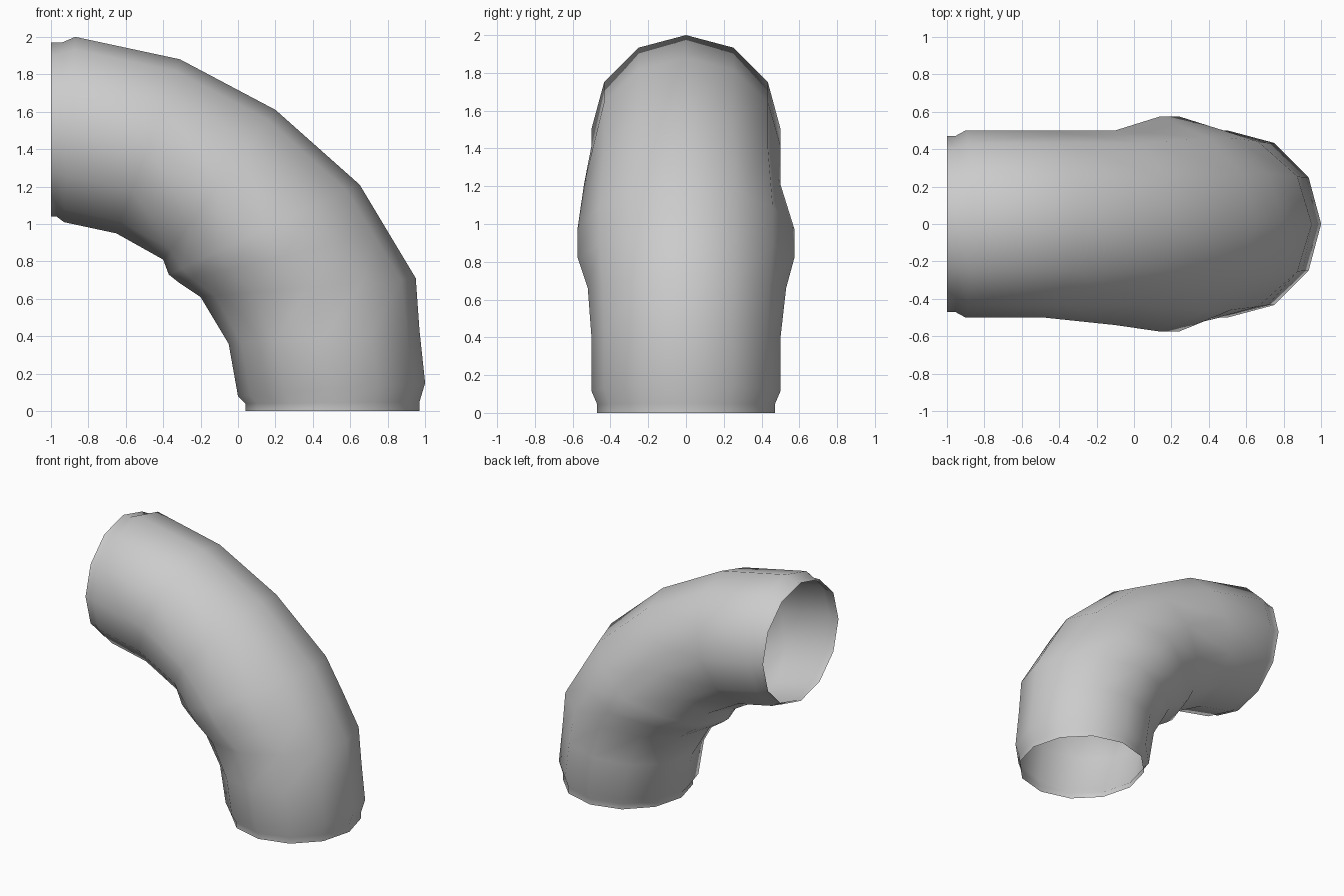
import bpy, bmesh
from math import sin, cos, pi
from mathutils import Vector

SIDES = 12
# Cross-sections: outer x,z / inner x,z / base half-width / front and back side width
rings = [
    (0.97, 0.00, 0.04, 0.00, 0.47, 0.47, 0.47),
    (0.97, 0.05, 0.04, 0.04, 0.47, 0.47, 0.47),
    (1.00, 0.15, 0.00, 0.08, 0.50, 0.50, 0.50),
    (0.97, 0.43, -0.05, 0.36, 0.50, 0.50, 0.50),
    (0.95, 0.71, -0.20, 0.61, 0.51, 0.52, 0.53),
    (0.80, 0.96, -0.32, 0.69, 0.53, 0.575, 0.575),
    (0.65, 1.21, -0.37, 0.73, 0.53, 0.575, 0.575),
    (0.20, 1.61, -0.40, 0.81, 0.50, 0.54, 0.50),
    (-0.31, 1.88, -0.65, 0.95, 0.50, 0.50, 0.50),
    (-0.87, 2.00, -0.93, 1.01, 0.50, 0.50, 0.50),
    (-0.94, 1.97, -0.97, 1.04, 0.47, 0.47, 0.47),
    (-1.00, 1.97, -1.00, 1.04, 0.47, 0.47, 0.47),
]

# Open elbow tube lofted through the cross-sections
bm = bmesh.new()
loops = []
for ox, oz, ix, iz, base, front, back in rings:
    outer, inner = Vector((ox, 0, oz)), Vector((ix, 0, iz))
    mid, arm = (outer + inner) / 2, (outer - inner) / 2
    loop = []
    for i in range(SIDES):
        a = 2 * pi * i / SIDES
        w = {3: back, 9: front}.get(i, base)
        loop.append(bm.verts.new(mid + arm * cos(a) + Vector((0, w * sin(a), 0))))
    loops.append(loop)
for lo, hi in zip(loops, loops[1:]):
    for i in range(SIDES):
        j = (i + 1) % SIDES
        bm.faces.new((lo[i], lo[j], hi[j], hi[i]))

mesh = bpy.data.meshes.new("elbow_pipe")
bm.to_mesh(mesh)
bm.free()
mesh.shade_smooth()
pipe = bpy.data.objects.new("elbow_pipe", mesh)
bpy.context.collection.objects.link(pipe)
